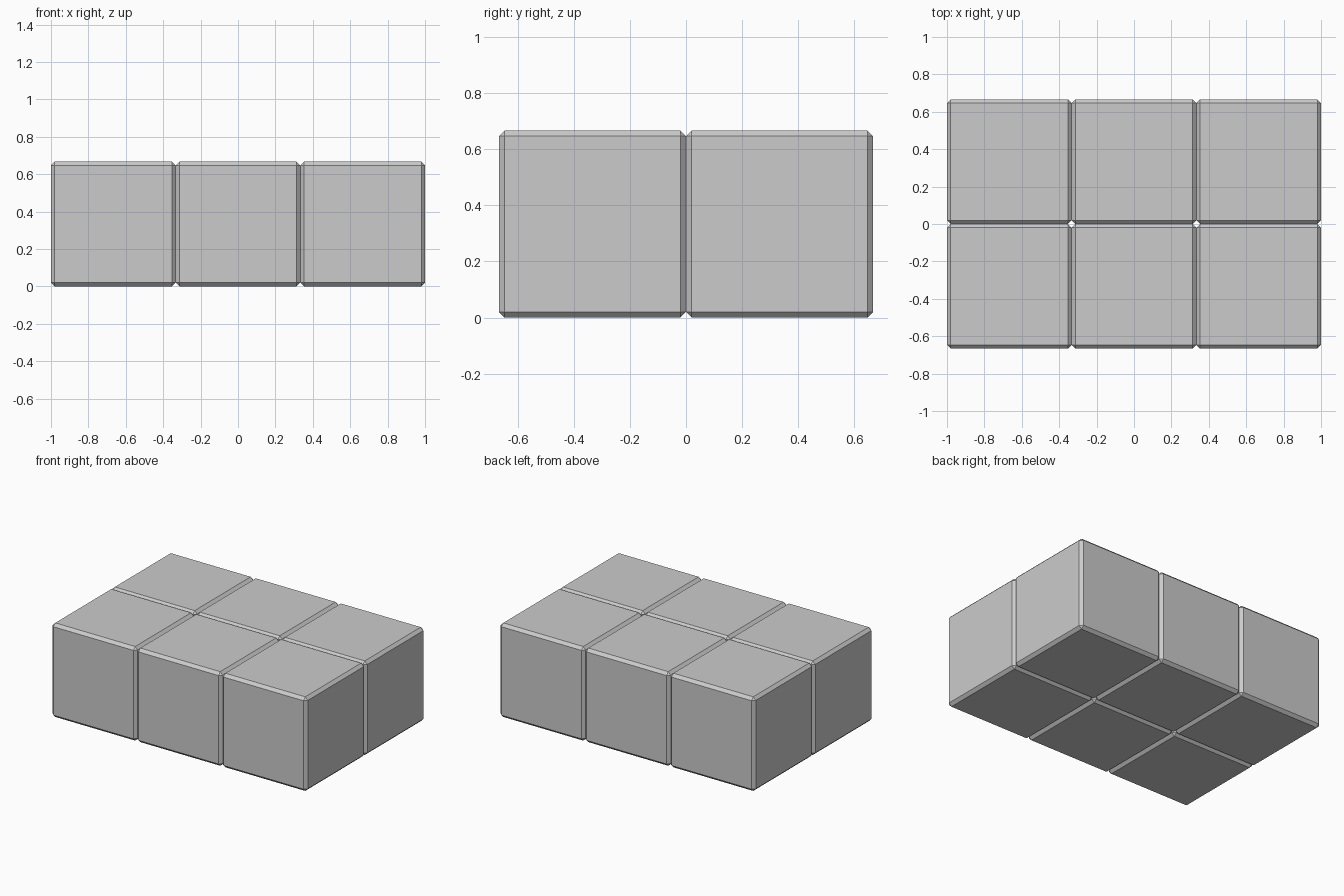
import bpy
import bmesh

if "Cube" in bpy.data.objects:
    bpy.data.objects.remove(bpy.data.objects["Cube"])

SIZE = 2 / 3      # edge length of one block
CHAMFER = 0.02    # flat bevel on every edge


def chamfered_block(name, x, y):
    bm = bmesh.new()
    bmesh.ops.create_cube(bm, size=SIZE)
    bmesh.ops.bevel(bm, geom=bm.edges[:], offset=CHAMFER,
                    offset_type='OFFSET', segments=1, affect='EDGES')
    mesh = bpy.data.meshes.new(name)
    bm.to_mesh(mesh)
    bm.free()
    block = bpy.data.objects.new(name, mesh)
    block.location = (x, y, SIZE / 2)
    bpy.context.collection.objects.link(block)


# Two rows of three touching blocks
for row, y in (("front", -SIZE / 2), ("back", SIZE / 2)):
    for column, x in (("left", -SIZE), ("middle", 0), ("right", SIZE)):
        chamfered_block(f"{row}_{column}_block", x, y)
